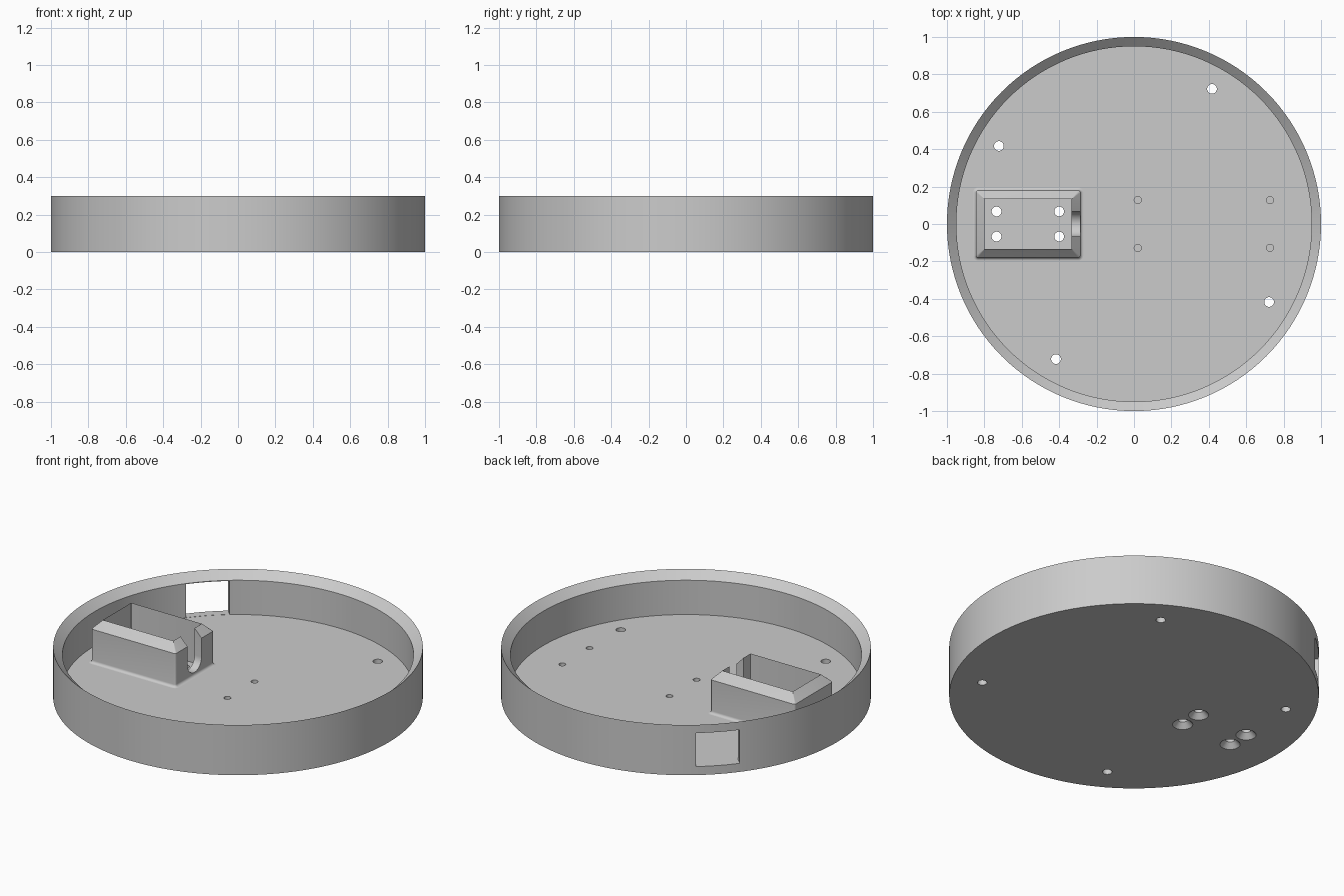
import bpy, bmesh, math
from mathutils import Matrix

cube = bpy.data.objects.get("Cube")
if cube:
    bpy.data.objects.remove(cube, do_unlink=True)

grey = bpy.data.materials.new("plain_grey")
grey.use_nodes = True
grey.diffuse_color = (0.6, 0.6, 0.6, 1)
grey.node_tree.nodes["Principled BSDF"].inputs["Base Color"].default_value = (0.6, 0.6, 0.6, 1)

FLOOR, TOP = 0.05, 0.3


def make_object(name, bm):
    bmesh.ops.recalc_face_normals(bm, faces=bm.faces)
    mesh = bpy.data.meshes.new(name)
    bm.to_mesh(mesh)
    bm.free()
    mesh.materials.append(grey)
    obj = bpy.data.objects.new(name, mesh)
    bpy.context.collection.objects.link(obj)
    return obj


def skin(name, loops, closed=False):
    """Join equal point loops; cap the ends, or close back to the first loop."""
    bm = bmesh.new()
    rings = [[bm.verts.new(p) for p in loop] for loop in loops]
    pairs = list(zip(rings, rings[1:]))
    if closed:
        pairs.append((rings[-1], rings[0]))
    else:
        bm.faces.new(rings[0])
        bm.faces.new(rings[-1])
    for a, b in pairs:
        for i in range(len(a)):
            j = (i + 1) % len(a)
            bm.faces.new((a[i], a[j], b[j], b[i]))
    return make_object(name, bm)


def circle(r, z, x=0, y=0, n=32):
    return [(x + r * math.cos(math.tau * i / n), y + r * math.sin(math.tau * i / n), z)
            for i in range(n)]


def rounded_rect(x0, x1, half_y, r, z, n=5):
    points = []
    corners = [(x1 - r, half_y - r), (x0 + r, half_y - r),
               (x0 + r, r - half_y), (x1 - r, r - half_y)]
    for k, (cx, cy) in enumerate(corners):
        for i in range(n + 1):
            a = math.pi / 2 * (k + i / n)
            points.append((cx + r * math.cos(a), cy + r * math.sin(a), z))
    return points


def box(name, size, matrix):
    bm = bmesh.new()
    bmesh.ops.create_cube(bm, size=1, matrix=matrix @ Matrix.Diagonal((*size, 1)))
    return make_object(name, bm)


def cut(target, cutters):
    """Subtract the cutters, bake the result and remove them."""
    for cutter in cutters:
        cutter.hide_render = True
        mod = target.modifiers.new("cut", "BOOLEAN")
        mod.operation, mod.solver, mod.object = "DIFFERENCE", "EXACT", cutter
    graph = bpy.context.evaluated_depsgraph_get()
    baked = bpy.data.meshes.new_from_object(target.evaluated_get(graph))
    target.modifiers.clear()
    target.data = baked
    for cutter in cutters:
        bpy.data.objects.remove(cutter, do_unlink=True)


def smooth(obj):
    bpy.ops.object.select_all(action="DESELECT")
    obj.select_set(True)
    bpy.context.view_layer.objects.active = obj
    bpy.ops.object.shade_smooth_by_angle(angle=math.radians(30))


# Round tray with an inward bevelled rim
profile = [(1, 0), (1, TOP), (0.95, 0.255), (0.95, FLOOR)]
tray = skin("round_tray", [circle(r, z, n=128) for r, z in profile])

cutters = []
# Four mounting holes on a ring
for k in range(4):
    a = math.radians(60 + 90 * k)
    x, y = 0.834 * math.cos(a), 0.834 * math.sin(a)
    cutters.append(skin("mount_hole", [circle(0.026, -0.1, x, y), circle(0.026, 0.1, x, y)]))
# Blind pilot holes, and screw holes countersunk from below
for side in (-1, 1):
    for x in (0.02, 0.727):
        y = side * 0.128
        cutters.append(skin("pilot_hole", [circle(0.019, 0.015, x, y), circle(0.019, 0.1, x, y)]))
    for x in (-0.735, -0.4):
        cone = [(0.055, -0.02), (0.055, 0), (0.026, 0.03), (0.026, 0.1)]
        cutters.append(skin("screw_hole", [circle(r, z, x, side * 0.067) for r, z in cone]))
# Rectangular window through the wall
turn = Matrix.Rotation(math.radians(135), 4, "Z") @ Matrix.Translation((0.97, 0, 0.151))
cutters.append(box("window_cutter", (0.2, 0.24, 0.2), turn))
cut(tray, cutters)
smooth(tray)

# Open holder: filleted foot, upright walls, bevelled top edge
X0, X1, HALF, FILLET, WALL = -0.845, -0.287, 0.18, 0.016, 0.046
loops = []
for i in range(6):
    a = math.pi / 2 * i / 5
    grow = FILLET * (1 - math.sin(a))
    z = FLOOR + FILLET * (1 - math.cos(a))
    loops.append(rounded_rect(X0 - grow, X1 + grow, HALF + grow, 0.012 + grow, z))
loops.append(rounded_rect(X0, X1, HALF, 0.012, 0.25))
for z in (TOP - 0.002, FLOOR):
    loops.append(rounded_rect(X0 + WALL, X1 - WALL, HALF - WALL, 0.001, z))
holder = skin("open_holder", loops, closed=True)

# U-shaped cable slot in the inner end wall
slot_r, slot_z = 0.066, 0.138
outline = [(slot_r, 0.4)]
outline += [(slot_r * math.cos(math.pi * i / 20), slot_z - slot_r * math.sin(math.pi * i / 20))
            for i in range(21)]
outline.append((-slot_r, 0.4))
slot = skin("slot_cutter", [[(x, y, z) for y, z in outline] for x in (-0.45, -0.2)])
cut(holder, [slot])
smooth(holder)
